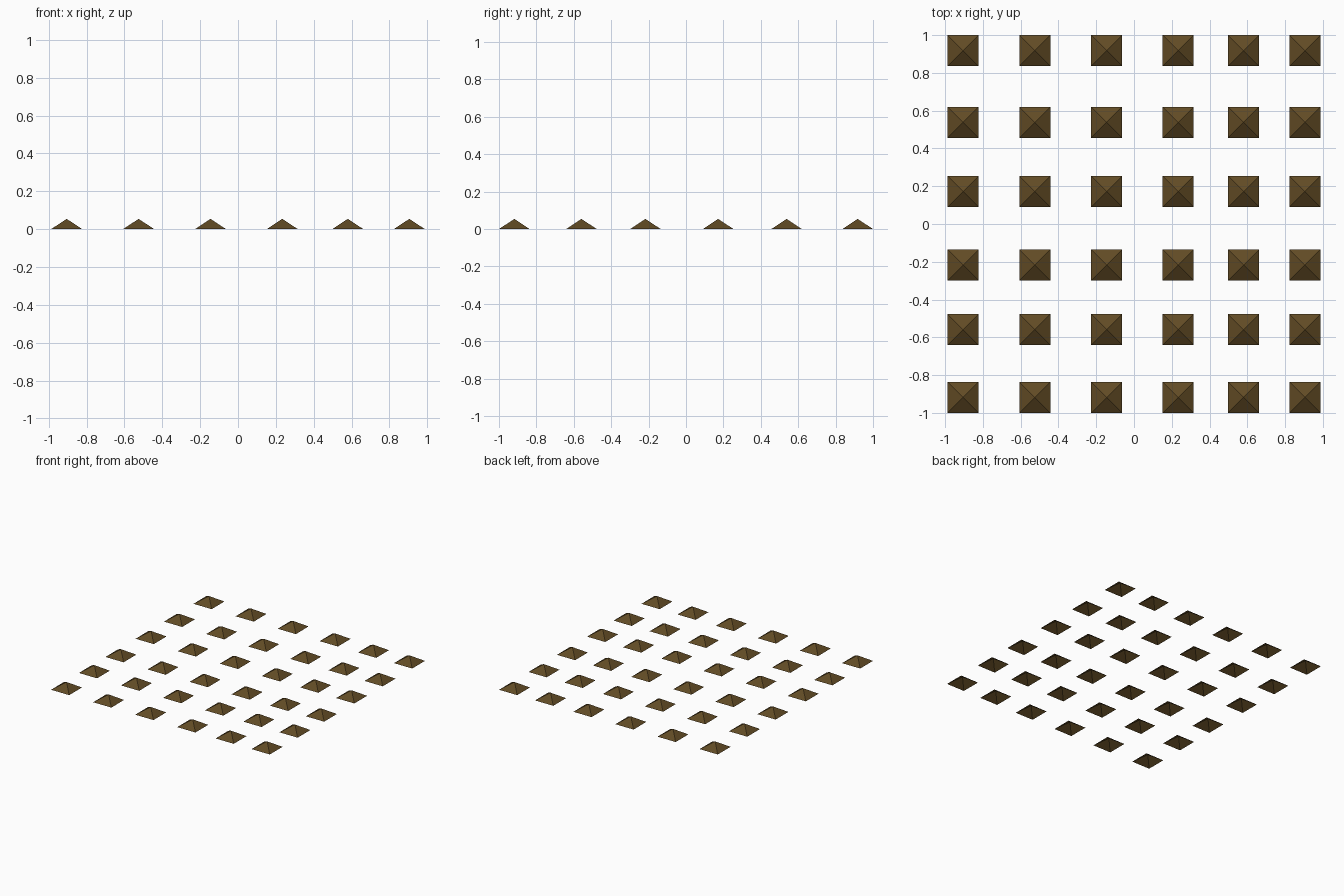
import bpy

if "Cube" in bpy.data.objects:
    bpy.data.objects.remove(bpy.data.objects["Cube"])

XS = [-0.905, -0.525, -0.145, 0.234, 0.58, 0.905]
YS = [-0.918, -0.559, -0.217, 0.172, 0.538, 0.918]
HALF, HEIGHT = 0.082, 0.054

mat = bpy.data.materials.new("dark_bronze")
mat.diffuse_color = (0.12, 0.07, 0.018, 1)
mat.use_nodes = True
mat.node_tree.nodes["Principled BSDF"].inputs["Base Color"].default_value = mat.diffuse_color

# One open-bottomed pyramid stud, shared by every instance
mesh = bpy.data.meshes.new("pyramid_stud")
h = HALF
mesh.from_pydata(
    [(-h, -h, 0), (h, -h, 0), (h, h, 0), (-h, h, 0), (0, 0, HEIGHT)], [],
    [(i, (i + 1) % 4, 4) for i in range(4)])
mesh.materials.append(mat)

# Grid of studs with uneven spacing
for r, y in enumerate(YS):
    for c, x in enumerate(XS):
        stud = bpy.data.objects.new(f"stud_row{r + 1}_col{c + 1}", mesh)
        stud.location = (x, y, 0)
        bpy.context.collection.objects.link(stud)
